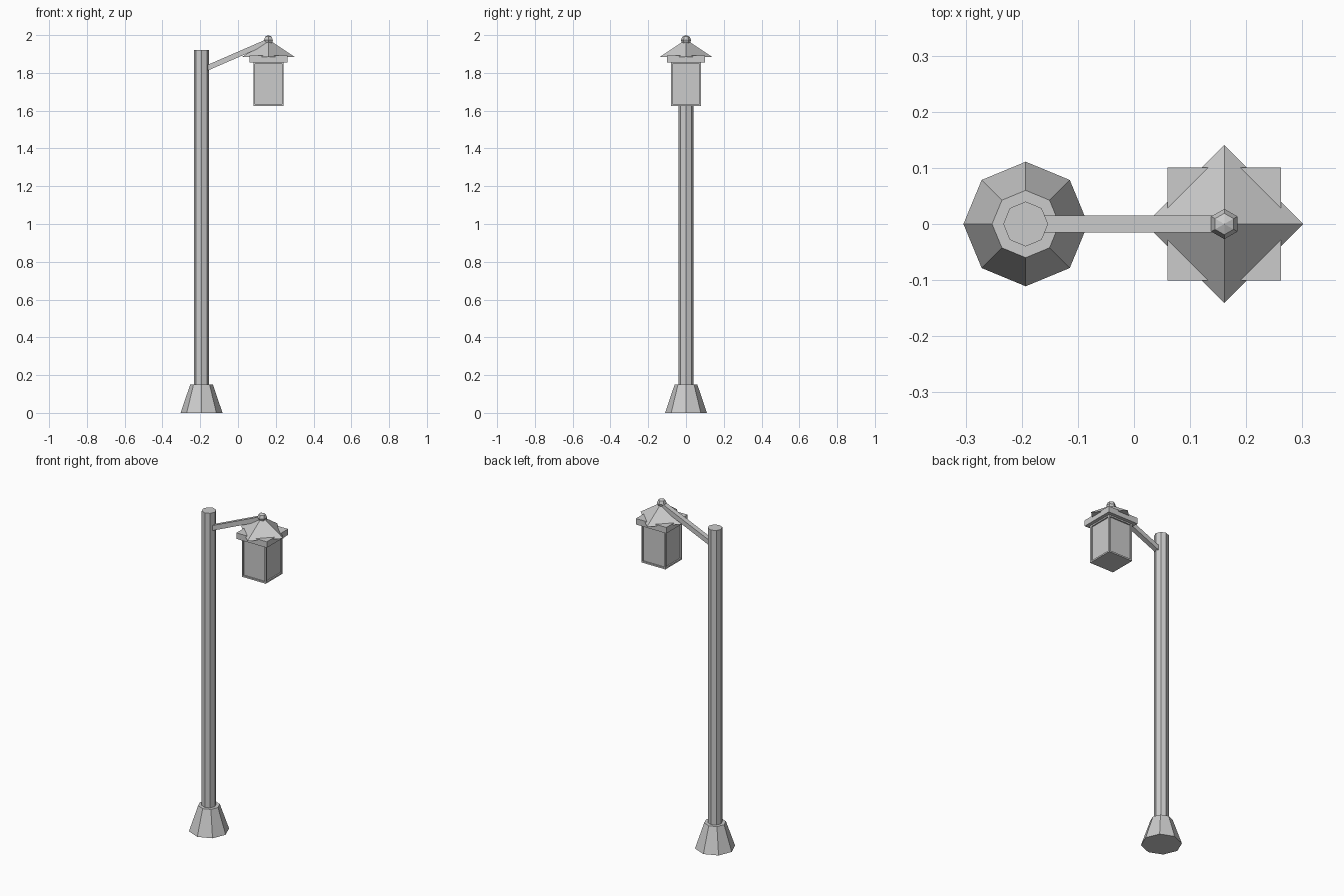
import bpy, bmesh, math
from mathutils import Matrix, Vector

if "Cube" in bpy.data.objects:
    bpy.data.objects.remove(bpy.data.objects["Cube"])

POLE_X, LAMP_X = -0.193, 0.161


def finish(bm, name):
    bmesh.ops.recalc_face_normals(bm, faces=bm.faces)
    mesh = bpy.data.meshes.new(name)
    bm.to_mesh(mesh)
    bm.free()
    obj = bpy.data.objects.new(name, mesh)
    bpy.context.collection.objects.link(obj)
    return obj


def prism(name, x, sides, r1, r2, z0, z1):
    """Tapered n-sided solid with a corner pointing along +x."""
    bm = bmesh.new()
    rings = []
    for r, z in ((r1, z0), (r2, z1)):
        if r == 0:
            rings.append([bm.verts.new((x, 0, z))])
            continue
        rings.append([bm.verts.new((x + r * math.cos(math.tau * i / sides),
                                    r * math.sin(math.tau * i / sides), z))
                      for i in range(sides)])
        bm.faces.new(rings[-1])
    low, top = rings
    for i in range(sides):
        j = (i + 1) % sides
        bm.faces.new((low[i], low[j], top[0]) if len(top) == 1
                     else (low[i], low[j], top[j], top[i]))
    return finish(bm, name)


def box_mesh(size, matrix):
    bm = bmesh.new()
    bmesh.ops.create_cube(bm, size=1)
    bm.transform(matrix @ Matrix.Diagonal((*size, 1)))
    return bm


# Octagonal foot and post
prism("base", POLE_X, 8, 0.111, 0.06, 0, 0.15)
prism("pole", POLE_X, 8, 0.04, 0.04, 0.15, 1.92)

# Sloping square arm from the post to the top of the lantern
a, b = Vector((-0.18, 0, 1.819)), Vector((LAMP_X, 0, 1.967))
d = b - a
rot = Matrix.Rotation(-math.atan2(d.z, d.x), 4, 'Y')
finish(box_mesh((d.length, 0.03, 0.028), Matrix.Translation((a + b) / 2) @ rot), "arm")

# Lantern body with a recessed pane on each side
bm = box_mesh((0.16, 0.16, 0.231), Matrix.Translation((LAMP_X, 0, 1.7405)))
bm.normal_update()
panes = [f for f in bm.faces if abs(f.normal.z) < 0.5]
bmesh.ops.inset_individual(bm, faces=panes, thickness=0.013)
bmesh.ops.inset_individual(bm, faces=panes, thickness=0, depth=-0.008)
finish(bm, "lantern_body")

# Square cap, turned pyramid roof and faceted finial
finish(box_mesh((0.202, 0.202, 0.036), Matrix.Translation((LAMP_X, 0, 1.873))), "lantern_cap")
prism("roof", LAMP_X, 4, 0.141, 0, 1.883, 1.977)
bm = bmesh.new()
bmesh.ops.create_uvsphere(bm, u_segments=6, v_segments=4, radius=0.027,
                          matrix=Matrix.Translation((LAMP_X, 0, 1.973)))
finish(bm, "finial")
